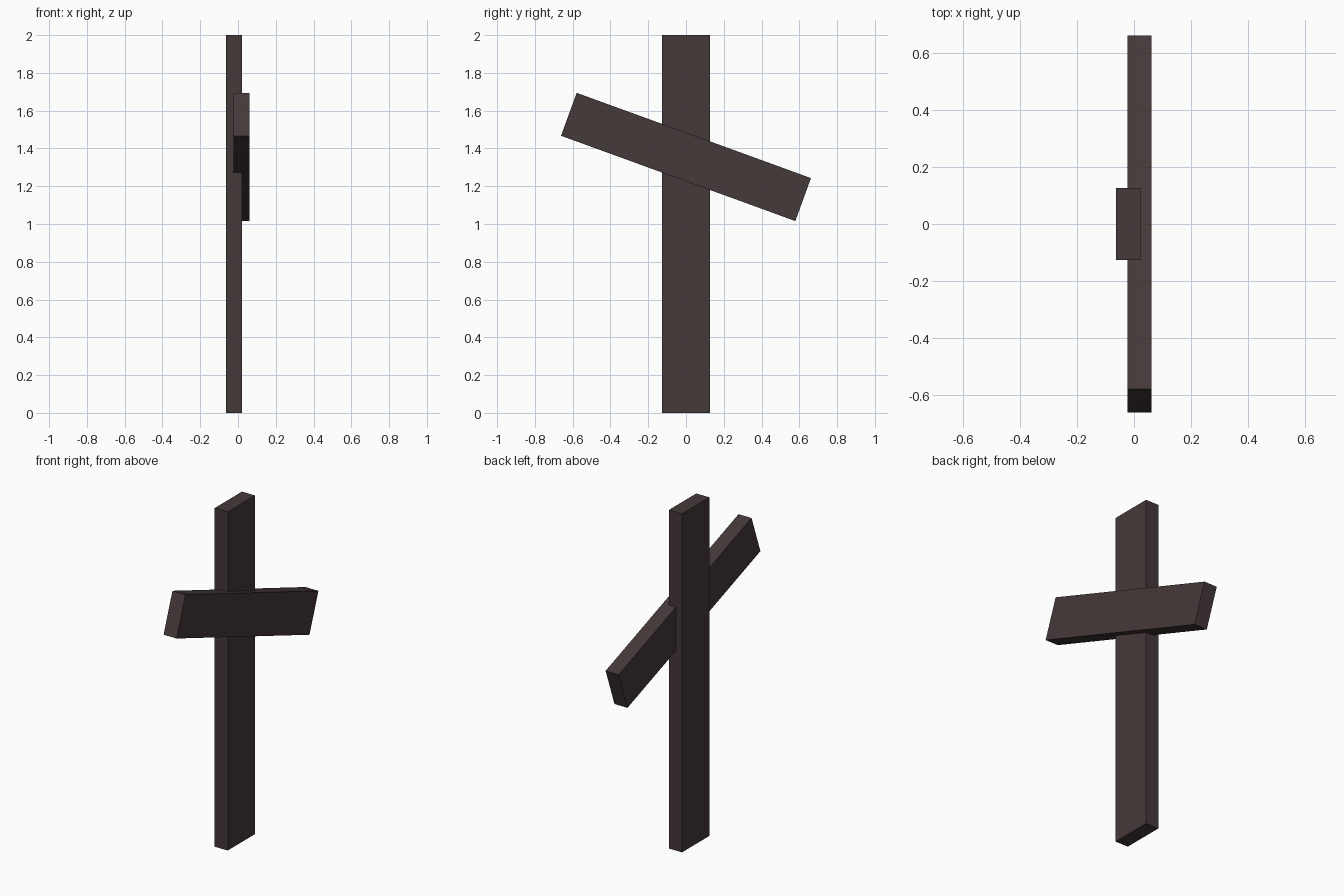
import bpy, math

if "Cube" in bpy.data.objects:
    bpy.data.objects.remove(bpy.data.objects["Cube"])

# one dark weathered wood colour
wood = bpy.data.materials.new("dark_wood")
wood.diffuse_color = (0.06, 0.041, 0.041, 1)
wood.use_nodes = True
wood.node_tree.nodes["Principled BSDF"].inputs["Base Color"].default_value = wood.diffuse_color


def plank(name, centre, size, tilt=0.0):
    """Flat-sided plank, tilted in degrees about the x axis."""
    bpy.ops.mesh.primitive_cube_add(size=1, location=centre,
                                    rotation=(math.radians(tilt), 0, 0))
    ob = bpy.context.object
    ob.name = name
    ob.scale = size
    ob.data.materials.append(wood)
    return ob


# upright post
plank("upright_post", (-0.0205, 0, 1.0), (0.085, 0.254, 2.0))
# crooked cross plank, overlapping into the +x side of the post
plank("cross_plank", (0.0195, 0, 1.355), (0.085, 1.32, 0.242), -20)
